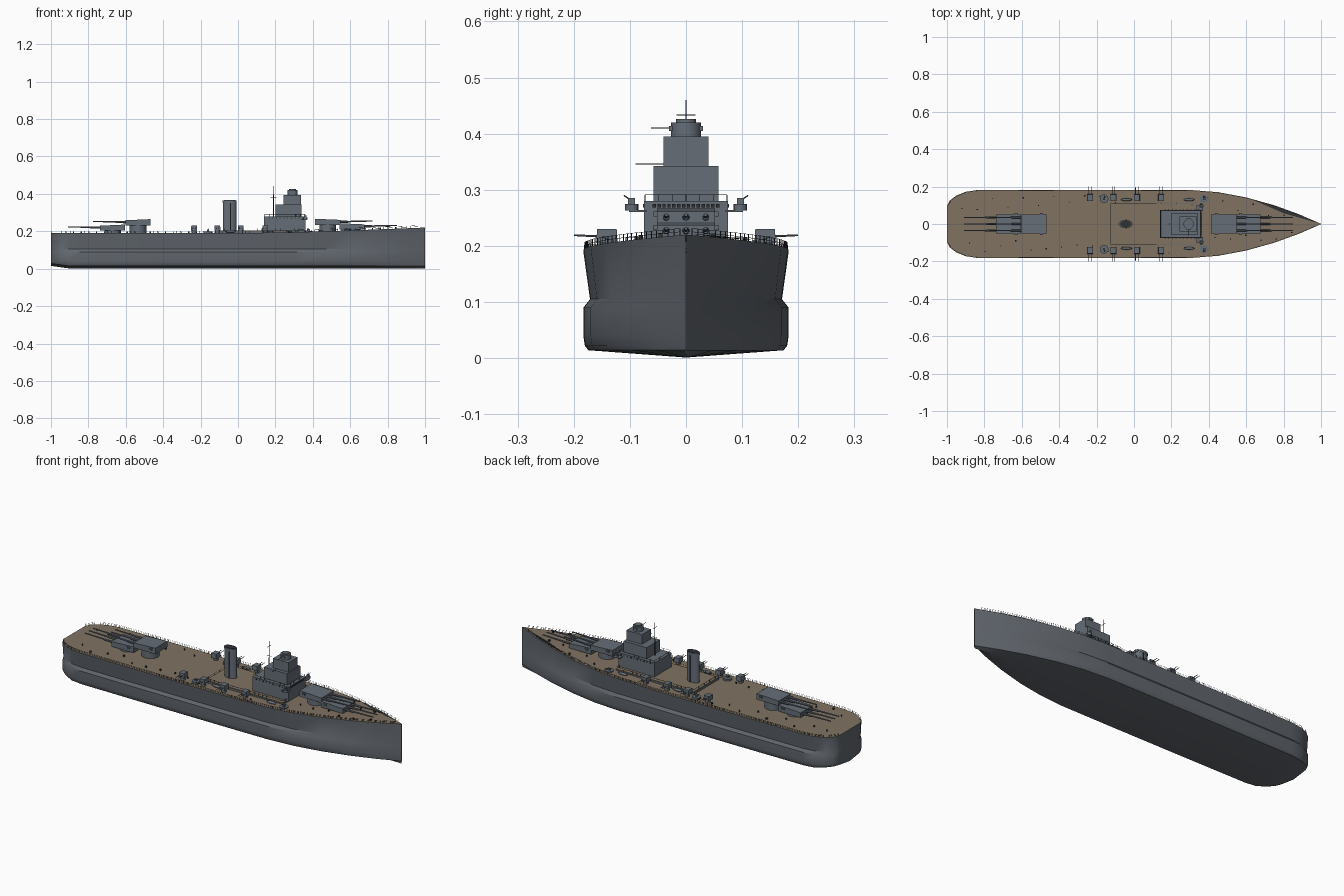
import bpy, bmesh, math, random
from mathutils import Vector, Matrix

if "Cube" in bpy.data.objects:
    bpy.data.objects.remove(bpy.data.objects["Cube"])


def material(name, rgb):
    m = bpy.data.materials.new(name)
    m.use_nodes = True
    m.diffuse_color = (*rgb, 1)
    m.node_tree.nodes["Principled BSDF"].inputs["Base Color"].default_value = (*rgb, 1)
    return m


HULL = material("hull grey", (0.12, 0.135, 0.155))
STEEL = material("steel grey", (0.13, 0.155, 0.185))
WOOD = material("deck wood", (0.215, 0.168, 0.12))
DARK = material("dark fittings", (0.03, 0.032, 0.036))


def finish(name, bm, mat, smooth=False):
    bmesh.ops.recalc_face_normals(bm, faces=bm.faces)
    me = bpy.data.meshes.new(name)
    bm.to_mesh(me)
    bm.free()
    me.materials.append(mat)
    ob = bpy.data.objects.new(name, me)
    bpy.context.collection.objects.link(ob)
    if smooth:
        bpy.ops.object.select_all(action="DESELECT")
        ob.select_set(True)
        bpy.context.view_layer.objects.active = ob
        bpy.ops.object.shade_smooth_by_angle(angle=math.radians(35))
    return ob


def add_box(bm, x, y, z, taper=1.0):
    """Box from three (low, high) ranges; taper shrinks the top."""
    mid = Vector((sum(x) / 2, sum(y) / 2, sum(z) / 2))
    size = Vector((x[1] - x[0], y[1] - y[0], z[1] - z[0]))
    for v in bmesh.ops.create_cube(bm, size=1)["verts"]:
        k = taper if v.co.z > 0 else 1
        v.co = mid + Vector((v.co.x * size.x * k, v.co.y * size.y * k, v.co.z * size.z))


def add_rod(bm, a, b, r1, r2=None, sides=8):
    a, b = Vector(a), Vector(b)
    d = b - a
    mat = Matrix.Translation((a + b) / 2) @ d.to_track_quat("Z", "Y").to_matrix().to_4x4()
    bmesh.ops.create_cone(bm, cap_ends=True, segments=sides, radius1=r1,
                          radius2=r1 if r2 is None else r2, depth=d.length, matrix=mat)


def box(name, x, y, z, mat=STEEL, taper=1.0):
    bm = bmesh.new()
    add_box(bm, x, y, z, taper)
    return finish(name, bm, mat)


# Hull plan: (x, half width) from stern to stem
plan = [(-1, 0.095), (-0.985, 0.125), (-0.95, 0.152), (-0.9, 0.172), (-0.84, 0.181), (-0.4, 0.183),
        (0, 0.183), (0.3, 0.182), (0.45, 0.17), (0.6, 0.142), (0.75, 0.1), (0.88, 0.053), (1, 0.001)]


def width(x):
    for (x0, w0), (x1, w1) in zip(plan, plan[1:]):
        if x <= x1:
            return w0 + (w1 - w0) * (x - x0) / (x1 - x0)
    return 0.001


def deck_z(x):
    return 0.19 + 0.03 * max(0, (x - 0.1) / 0.9) ** 1.2


# Section: (share of half width, height), with side bulge below a narrow waist
section = [(0, 0.001), (0.95, 0.014), (0.985, 0.022), (1, 0.04), (1, 0.09), (0.935, 0.105)]
bm = bmesh.new()
rings = []
for x, w in plan:
    lift = 0.014 * max(0, (-0.9 - x) / 0.1)
    half = [(w * s, z + lift * (z < 0.03)) for s, z in section] + [(w, deck_z(x))]
    outline = half[::-1] + [(-y, z) for y, z in half[1:]]
    rings.append([bm.verts.new((x, y, z)) for y, z in outline])
for a, b in zip(rings, rings[1:]):
    for i in range(len(a) - 1):
        bm.faces.new((a[i], a[i + 1], b[i + 1], b[i]))
bm.faces.new(rings[0])
finish("hull", bm, HULL, smooth=True)

# Main deck
bm = bmesh.new()
edges = [[bm.verts.new((x, s * w, deck_z(x))) for s in (-1, 1)] for x, w in plan]
for a, b in zip(edges, edges[1:]):
    bm.faces.new((a[0], b[0], b[1], a[1]))
finish("main_deck", bm, WOOD)

# Dark plating beside the bow deck
bm = bmesh.new()
patch = [(0.64, 0.127), (0.8, 0.058), (0.97, 0.009), (0.86, 0.058), (0.75, 0.097)]
bm.faces.new([bm.verts.new((x, y, deck_z(x) + 0.003)) for x, y in patch])
finish("bow_plating", bm, DARK)

# Deck edge railings
bm = bmesh.new()
xs = [-0.998] + [-0.97 + i * 0.0246 for i in range(80)]
for s in (-1, 1):
    last = None
    for x in xs:
        p = Vector((x, s * (width(x) - 0.002), deck_z(x)))
        top = p + Vector((0, 0, 0.012))
        add_rod(bm, p, top, 0.0007, sides=4)
        if last:
            for k in (0, 0.006):
                off = Vector((0, 0, k))
                add_rod(bm, last - off, top - off, 0.0005, sides=3)
        last = top
finish("deck_railings", bm, DARK)


# Main turrets: triple guns, the inner pair raised on barbettes
def main_turret(name, x, direction, base, floor, reach):
    bm = bmesh.new()
    add_rod(bm, (x, 0, base), (x, 0, floor + 0.002), 0.045, sides=24)
    finish(name + "_barbette", bm, STEEL, smooth=True)
    bm = bmesh.new()
    add_box(bm, (x - 0.067, x + 0.067), (-0.052, 0.052), (floor, floor + 0.033))
    for v in bm.verts:
        if (v.co.x - x) * direction > 0 and v.co.z > floor + 0.02:
            v.co.z -= 0.006
    for s in (-1, 1):
        add_box(bm, (x - direction * 0.04 - 0.008, x - direction * 0.04 + 0.008),
                tuple(sorted((s * 0.05, s * 0.058))), (floor + 0.018, floor + 0.027))
    finish(name, bm, STEEL)
    bm = bmesh.new()
    for y in (-0.035, 0, 0.035):
        z = floor + 0.017
        front = x + direction * 0.06
        add_rod(bm, (front, y, z), (front + direction * 0.06, y, z), 0.0065, 0.005, 10)
        add_rod(bm, (front, y, z), (x + direction * reach, y, z + 0.004), 0.0045, 0.003, 10)
    finish(name + "_guns", bm, STEEL, smooth=True)


main_turret("aft_lower_turret", -0.67, -1, 0.188, 0.203, 0.24)
main_turret("aft_upper_turret", -0.535, -1, 0.188, 0.232, 0.24)
main_turret("forward_lower_turret", 0.61, 1, 0.195, 0.21, 0.24)
main_turret("forward_upper_turret", 0.48, 1, 0.19, 0.234, 0.24)

# Raised midship deck
box("midship_house", (-0.125, 0.355), (-0.11, 0.11), (0.187, 0.2))
box("midship_deck", (-0.123, 0.353), (-0.108, 0.108), (0.199, 0.203), WOOD)

# Bridge tower tiers
box("tower_base", (0.14, 0.36), (-0.075, 0.075), (0.2, 0.28))
box("tower_middle", (0.2, 0.34), (-0.058, 0.058), (0.28, 0.342))
box("tower_upper", (0.242, 0.336), (-0.04, 0.04), (0.342, 0.395))
bm = bmesh.new()
add_rod(bm, (0.292, 0, 0.395), (0.292, 0, 0.42), 0.027, sides=24)
add_rod(bm, (0.292, 0, 0.42), (0.292, 0, 0.426), 0.018, sides=24)
finish("director_tower", bm, STEEL, smooth=True)
box("rangefinder", (0.28, 0.304), (-0.03, 0.03), (0.405, 0.414))

# Window bands on the tower base
bm = bmesh.new()
for i in range(14):
    y = -0.0565 + i * 0.0087
    add_box(bm, (0.359, 0.363), (y - 0.003, y + 0.003), (0.268, 0.275))
for i in range(10):
    x = 0.165 + i * 0.02
    for s in (-1, 1):
        add_box(bm, (x - 0.003, x + 0.003), tuple(sorted((s * 0.074, s * 0.077))), (0.268, 0.275))
finish("bridge_windows", bm, DARK)

# Mast and aerials
bm = bmesh.new()
add_rod(bm, (0.19, 0, 0.28), (0.19, 0, 0.46), 0.0025, 0.001)
add_rod(bm, (0.19, -0.017, 0.433), (0.19, 0.017, 0.433), 0.001)
add_rod(bm, (0.175, 0, 0.38), (0.205, 0, 0.38), 0.001)
add_rod(bm, (0.29, -0.062, 0.41), (0.29, 0, 0.41), 0.001)
add_rod(bm, (0.27, -0.09, 0.346), (0.27, -0.04, 0.346), 0.001)
finish("mast", bm, DARK)

# Funnel with dark mouth, rim and steam pipes
for name, z, r, mat in (("funnel", (0.2, 0.362), 1, STEEL), ("funnel_rim", (0.353, 0.365), 1.04, STEEL),
                        ("funnel_mouth", (0.36, 0.367), 0.85, DARK)):
    bm = bmesh.new()
    add_rod(bm, (0, 0, z[0]), (0, 0, z[1]), r, sides=28)
    bmesh.ops.scale(bm, vec=(0.036, 0.021, 1), verts=bm.verts)
    bmesh.ops.translate(bm, vec=(-0.045, 0, 0), verts=bm.verts)
    finish(name, bm, mat, smooth=True)
bm = bmesh.new()
for s in (-1, 1):
    add_rod(bm, (-0.04, s * 0.022, 0.2), (-0.04, s * 0.022, 0.35), 0.003)
finish("steam_pipes", bm, DARK)

# Secondary gun houses along both sides
for s, side in ((1, "left"), (-1, "right")):
    for n, x in enumerate((-0.235, -0.11, 0.015, 0.145)):
        bm = bmesh.new()
        add_rod(bm, (x, s * 0.143, 0.188), (x, s * 0.143, 0.207), 0.013, sides=12)
        add_box(bm, (x - 0.016, x + 0.016), tuple(sorted((s * 0.122, s * 0.16))), (0.205, 0.23), 0.92)
        for dx in (-0.007, 0.007):
            add_rod(bm, (x + dx, s * 0.155, 0.217), (x + dx, s * 0.2, 0.219), 0.002, 0.0015, 6)
        finish(f"{side}_gun_house_{n + 1}", bm, STEEL)

    # Light gun tubs beside the tower and funnel
    for n, (x, y, z) in enumerate(((-0.16, 0.135, 0.188), (0.375, 0.135, 0.19), (0.36, 0.097, 0.263))):
        r = 0.023 if n < 2 else 0.012
        bm = bmesh.new()
        add_rod(bm, (x, s * y, z), (x, s * y, z + 0.012), r, sides=16)
        add_box(bm, (x - 0.006, x + 0.006), (s * y - 0.006, s * y + 0.006), (z + 0.01, z + 0.022))
        for dx in (-0.003, 0.003):
            add_rod(bm, (x + dx, s * y, z + 0.018), (x + dx, s * (y + 0.014), z + 0.027), 0.0012, sides=6)
        finish(f"{side}_gun_tub_{n + 1}", bm, STEEL)
    box(f"{side}_bridge_wing", (0.335, 0.37), tuple(sorted((s * 0.07, s * 0.102))), (0.26, 0.264))

    # Ship's boats
    for n, x in enumerate((0.295, -0.04)):
        bm = bmesh.new()
        bmesh.ops.create_icosphere(bm, subdivisions=2, radius=1)
        bmesh.ops.scale(bm, vec=(0.03, 0.008, 0.008), verts=bm.verts)
        bmesh.ops.translate(bm, vec=(x, s * 0.13, 0.2), verts=bm.verts)
        finish(f"{side}_boat_{n + 1}", bm, STEEL, smooth=True)

# Rails around the midship deck and tower roof
bm = bmesh.new()
for x0, x1, w, z in ((-0.12, 0.35, 0.107, 0.203), (0.143, 0.357, 0.073, 0.28)):
    corners = [Vector(c) for c in ((x0, -w, z), (x1, -w, z), (x1, w, z), (x0, w, z))]
    up = Vector((0, 0, 0.011))
    for a, b in zip(corners, corners[1:] + corners[:1]):
        add_rod(bm, a + up, b + up, 0.0006, sides=3)
        count = round((b - a).length / 0.025)
        for i in range(count):
            p = a.lerp(b, i / count)
            add_rod(bm, p, p + up, 0.0007, sides=4)
finish("upper_railings", bm, DARK)

# Small deck fittings
random.seed(4)
bm = bmesh.new()
for i in range(44):
    x = -0.92 + i * 0.041
    y = random.uniform(0.4, 0.85) * width(x) * (-1) ** i
    r = random.uniform(0.002, 0.004)
    add_box(bm, (x - r, x + r), (y - r, y + r), (deck_z(x), deck_z(x) + 0.009))
finish("deck_fittings", bm, DARK)
